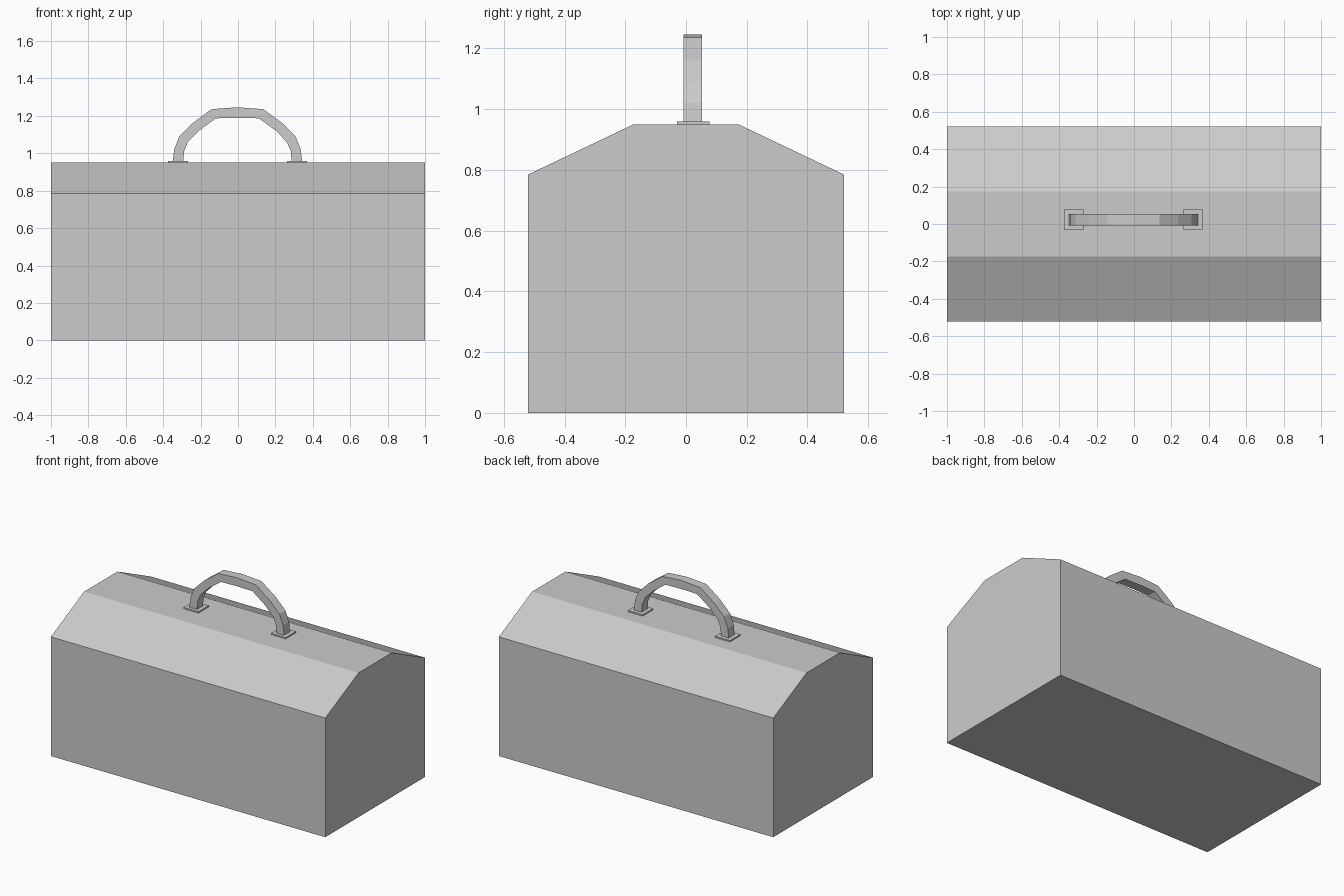
import bpy

if "Cube" in bpy.data.objects:
    bpy.data.objects.remove(bpy.data.objects["Cube"])

HANDLE_X, HANDLE_Y = -0.003, 0.022


def prism(name, profile, half, axis, loc=(0, 0, 0)):
    """Extrude a closed 2D profile symmetrically along x or y."""
    n = len(profile)
    verts = []
    for s in (-half, half):
        for a, z in profile:
            verts.append((s, a, z) if axis == 'x' else (a, s, z))
    faces = [tuple(range(n)), tuple(range(2 * n - 1, n - 1, -1))]
    faces += [(i, i + n, (i + 1) % n + n, (i + 1) % n) for i in range(n)]
    if axis == 'x':
        faces = [f[::-1] for f in faces]
    mesh = bpy.data.meshes.new(name)
    mesh.from_pydata(verts, [], faces)
    obj = bpy.data.objects.new(name, mesh)
    obj.location = loc
    bpy.context.collection.objects.link(obj)
    return obj


def mirrored(half_path):
    """Complete a left-half path that ends on the centre line."""
    return half_path + [(-x, z) for x, z in reversed(half_path[:-1])]


# Box with sloped lid
prism("toolbox_body", [(-0.52, 0), (0.52, 0), (0.52, 0.785), (0.173, 0.95),
                       (-0.173, 0.95), (-0.52, 0.785)], 1.0, 'x')

# Faceted arched handle: outer and inner outlines
outer = mirrored([(-0.346, 0.955), (-0.338, 1.022), (-0.311, 1.09),
                  (-0.238, 1.163), (-0.138, 1.236), (0, 1.246)])
inner = mirrored([(-0.290, 0.955), (-0.285, 1.012), (-0.265, 1.06),
                  (-0.204, 1.122), (-0.115, 1.187), (0, 1.190)])
n = len(outer)
verts = [(x, y, z) for x, z in outer for y in (-0.031, 0.031)]
verts += [(x, y, z) for x, z in inner for y in (-0.031, 0.031)]
faces = []
for i in range(n - 1):
    o, k = 2 * i, 2 * (i + n)
    faces += [(o, o + 2, o + 3, o + 1), (k, k + 1, k + 3, k + 2),
              (o, k, k + 2, o + 2), (o + 1, o + 3, k + 3, k + 1)]
e, k = 2 * (n - 1), 2 * (2 * n - 1)
faces += [(0, 1, 2 * n + 1, 2 * n), (e, k, k + 1, e + 1)]
mesh = bpy.data.meshes.new("handle")
mesh.from_pydata(verts, [], faces)
handle = bpy.data.objects.new("handle", mesh)
handle.location = (HANDLE_X, HANDLE_Y, 0)
bpy.context.collection.objects.link(handle)

# Mounting plates under the handle ends
for side, label in ((-1, "left"), (1, "right")):
    prism(f"handle_plate_{label}",
          [(-0.054, 0.949), (0.054, 0.949), (0.054, 0.959), (-0.054, 0.959)],
          0.054, 'y', (HANDLE_X + side * 0.318, HANDLE_Y + 0.002, 0))

# Consistent outward normals
import bmesh
for obj in bpy.context.collection.objects:
    bm = bmesh.new()
    bm.from_mesh(obj.data)
    bmesh.ops.recalc_face_normals(bm, faces=bm.faces)
    bm.to_mesh(obj.data)
    bm.free()
